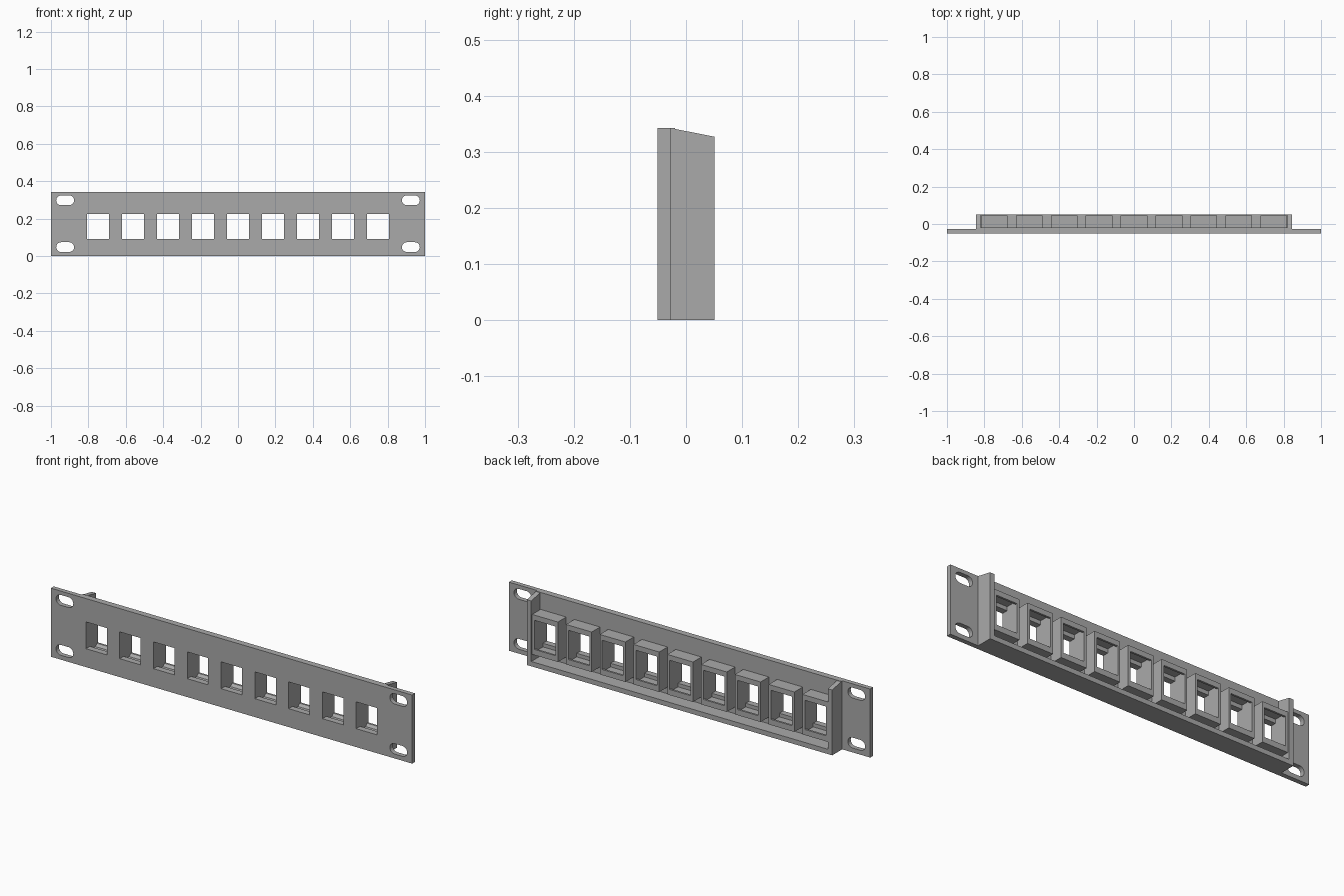
import bpy, bmesh, math
from mathutils import Vector

if "Cube" in bpy.data.objects:
    bpy.data.objects.remove(bpy.data.objects["Cube"], do_unlink=True)

grey = bpy.data.materials.new("plain grey")
grey.use_nodes = True
grey.diffuse_color = (0.4, 0.4, 0.4, 1)
grey.node_tree.nodes["Principled BSDF"].inputs["Base Color"].default_value = (0.4, 0.4, 0.4, 1)

FRONT, WING, BACK, REAR = -0.051, -0.028, -0.02, 0.051
HEIGHT = 0.343
BODY = 0.845          # half width between the outer flange faces
WALL = 0.024
PORTS = [0.187 * i for i in range(-4, 5)]
PORT_HALF, PORT_LOW, PORT_HIGH = 0.058, 0.092, 0.226
HOUSE_HALF, HOUSE_LOW, HOUSE_HIGH, HOUSE_REAR = 0.071, 0.058, 0.258, 0.046


def prism(bm, points, axis, start, end):
    """Extrude a 2D outline along x, y or z."""
    def place(p, d):
        a, b = p
        return {"x": (d, a, b), "y": (a, d, b), "z": (a, b, d)}[axis]
    verts = [bm.verts.new(place(p, start)) for p in points]
    face = bm.faces.new(verts)
    out = bmesh.ops.extrude_face_region(bm, geom=[face])
    move = Vector(place((0, 0), end - start))
    bmesh.ops.translate(bm, vec=move,
                        verts=[g for g in out["geom"] if isinstance(g, bmesh.types.BMVert)])


def box(bm, x0, x1, y0, y1, z0, z1):
    prism(bm, [(x0, y0), (x1, y0), (x1, y1), (x0, y1)], "z", z0, z1)


def finish(bm, name):
    bmesh.ops.recalc_face_normals(bm, faces=bm.faces)
    mesh = bpy.data.meshes.new(name)
    bm.to_mesh(mesh)
    bm.free()
    mesh.materials.append(grey)
    obj = bpy.data.objects.new(name, mesh)
    bpy.context.collection.objects.link(obj)
    return obj


def slot(cx, cz, half, radius, steps=10):
    """Rounded slot outline."""
    pts = []
    for side in (1, -1):
        for i in range(steps + 1):
            a = -math.pi / 2 + math.pi * i / steps
            pts.append((cx + side * (half - radius + radius * math.cos(a)),
                        cz + side * radius * math.sin(a)))
    return pts


# Face panel: thin mounting ears and a thicker middle
bm = bmesh.new()
prism(bm, [(-1, FRONT), (1, FRONT), (1, WING), (BODY, WING), (BODY, BACK),
           (-BODY, BACK), (-BODY, WING), (-1, WING)], "z", 0, HEIGHT)
panel = finish(bm, "face_panel")

# Port openings and mounting slots
bm = bmesh.new()
for x in PORTS:
    box(bm, x - PORT_HALF, x + PORT_HALF, -0.1, 0.1, PORT_LOW, PORT_HIGH)
for x in (-0.924, 0.924):
    for z in (0.048, 0.298):
        prism(bm, slot(x, z, 0.048, 0.026), "y", -0.1, 0.1)
cutter = finish(bm, "opening_cutter")
cutter.hide_render = True
cut = panel.modifiers.new("openings", "BOOLEAN")
cut.operation = "DIFFERENCE"
cut.solver = "EXACT"
cut.object = cutter
bpy.context.view_layer.update()
graph = bpy.context.evaluated_depsgraph_get()
panel_mesh = bpy.data.meshes.new_from_object(panel.evaluated_get(graph))
panel.modifiers.clear()
panel.data = panel_mesh
bpy.data.objects.remove(cutter, do_unlink=True)

# Bottom rail
bm = bmesh.new()
box(bm, -BODY, BODY, BACK, REAR, 0, WALL)
finish(bm, "bottom_rail")

# End flanges with sloping tops
for side, name in ((1, "left_flange"), (-1, "right_flange")):
    bm = bmesh.new()
    prism(bm, [(BACK, WALL), (REAR, WALL), (REAR, 0.327), (BACK, 0.341)], "x",
          side * (BODY - WALL), side * BODY)
    finish(bm, name)

# Jack housings: side walls, and top and bottom walls with catches
top_wall = [(BACK, HOUSE_HIGH), (HOUSE_REAR, HOUSE_HIGH), (HOUSE_REAR, 0.232),
            (0.036, 0.232), (0.02, 0.246), (BACK, 0.246)]
bottom_wall = [(BACK, HOUSE_LOW), (HOUSE_REAR, HOUSE_LOW), (HOUSE_REAR, 0.086),
               (0.036, 0.086), (0.024, 0.074), (BACK, 0.074)]
for n, x in enumerate(PORTS, 1):
    bm = bmesh.new()
    for side in (-1, 1):
        a, b = sorted((x + side * PORT_HALF, x + side * HOUSE_HALF))
        box(bm, a, b, BACK, HOUSE_REAR, HOUSE_LOW, HOUSE_HIGH)
    for outline in (top_wall, bottom_wall):
        prism(bm, outline, "x", x - PORT_HALF, x + PORT_HALF)
    finish(bm, f"jack_housing_{n}")
